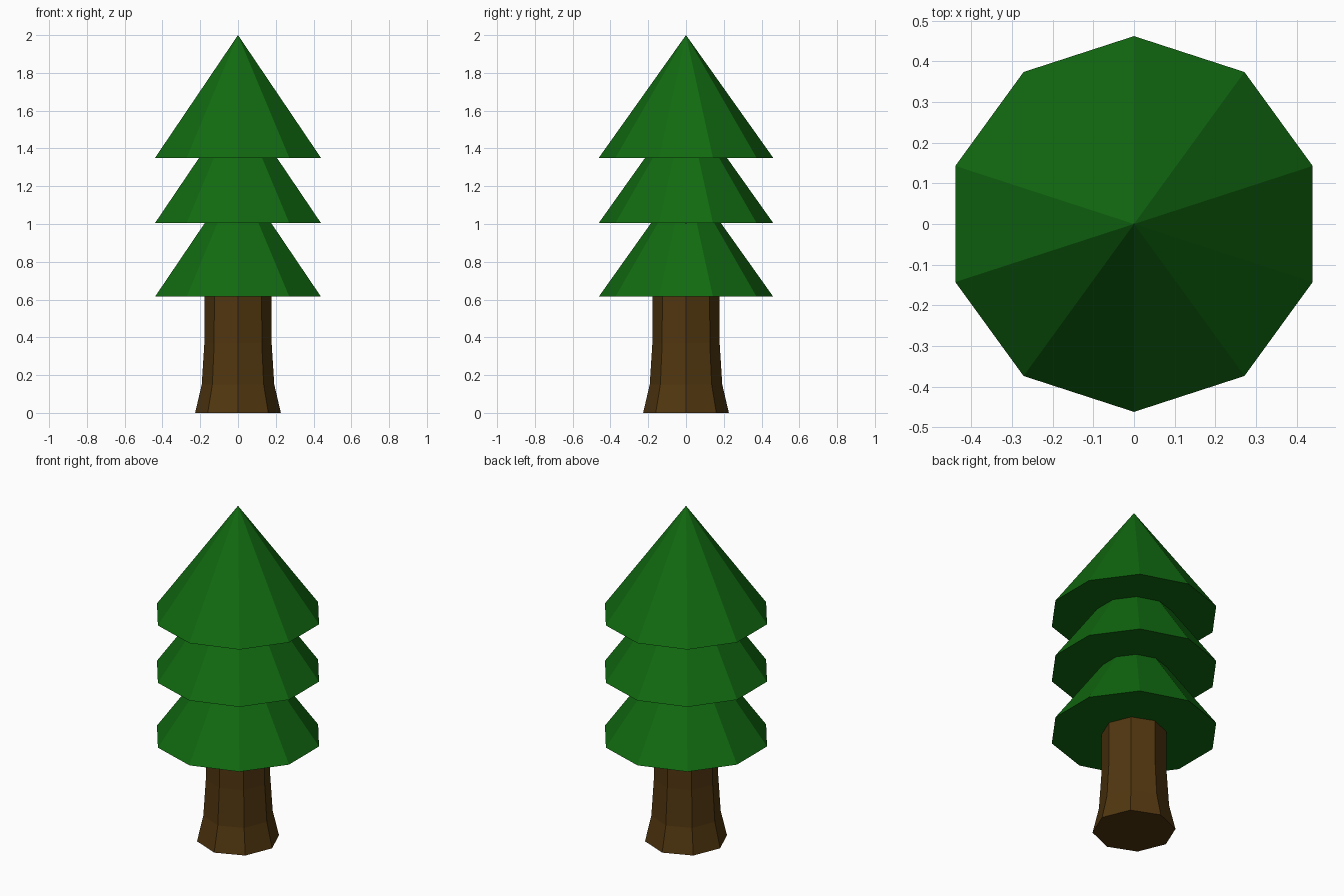
import bpy, bmesh, math

if "Cube" in bpy.data.objects:
    bpy.data.objects.remove(bpy.data.objects["Cube"])


def material(name, rgb):
    m = bpy.data.materials.new(name)
    m.diffuse_color = (*rgb, 1)
    m.use_nodes = True
    m.node_tree.nodes["Principled BSDF"].inputs["Base Color"].default_value = m.diffuse_color
    return m


def lathe(name, profile, sides, start, mat):
    """Flat-faced turned solid from (radius, z) rings; radius 0 makes a tip."""
    bm = bmesh.new()
    rings = []
    for r, z in profile:
        n = sides if r else 1
        rings.append([bm.verts.new((r * math.cos(start + i * math.tau / sides),
                                    r * math.sin(start + i * math.tau / sides), z))
                      for i in range(n)])
    for a, b in zip(rings, rings[1:]):
        for i in range(sides):
            j = (i + 1) % sides
            top = [b[0]] if len(b) == 1 else [b[j], b[i]]
            bm.faces.new([a[i], a[j]] + top)
    # end caps
    bm.faces.new(rings[0][::-1])
    if len(rings[-1]) > 1:
        bm.faces.new(rings[-1])
    mesh = bpy.data.meshes.new(name)
    bm.to_mesh(mesh)
    bm.free()
    mesh.materials.append(mat)
    obj = bpy.data.objects.new(name, mesh)
    bpy.context.collection.objects.link(obj)
    return obj


green = material("needle green", (0.0055, 0.145, 0.0055))
brown = material("bark brown", (0.082, 0.037, 0.005))

# Octagonal trunk, flared at the foot, ending inside the foliage
lathe("trunk", [(0.227, 0), (0.192, 0.15), (0.178, 0.37), (0.177, 1.02)], 8, 0, brown)

# Three equal ten-sided foliage cones
for name, z in (("lower_foliage", 0.615), ("middle_foliage", 1.005), ("top_foliage", 1.35)):
    lathe(name, [(0.462, z), (0, z + 0.65)], 10, math.pi / 2, green)
